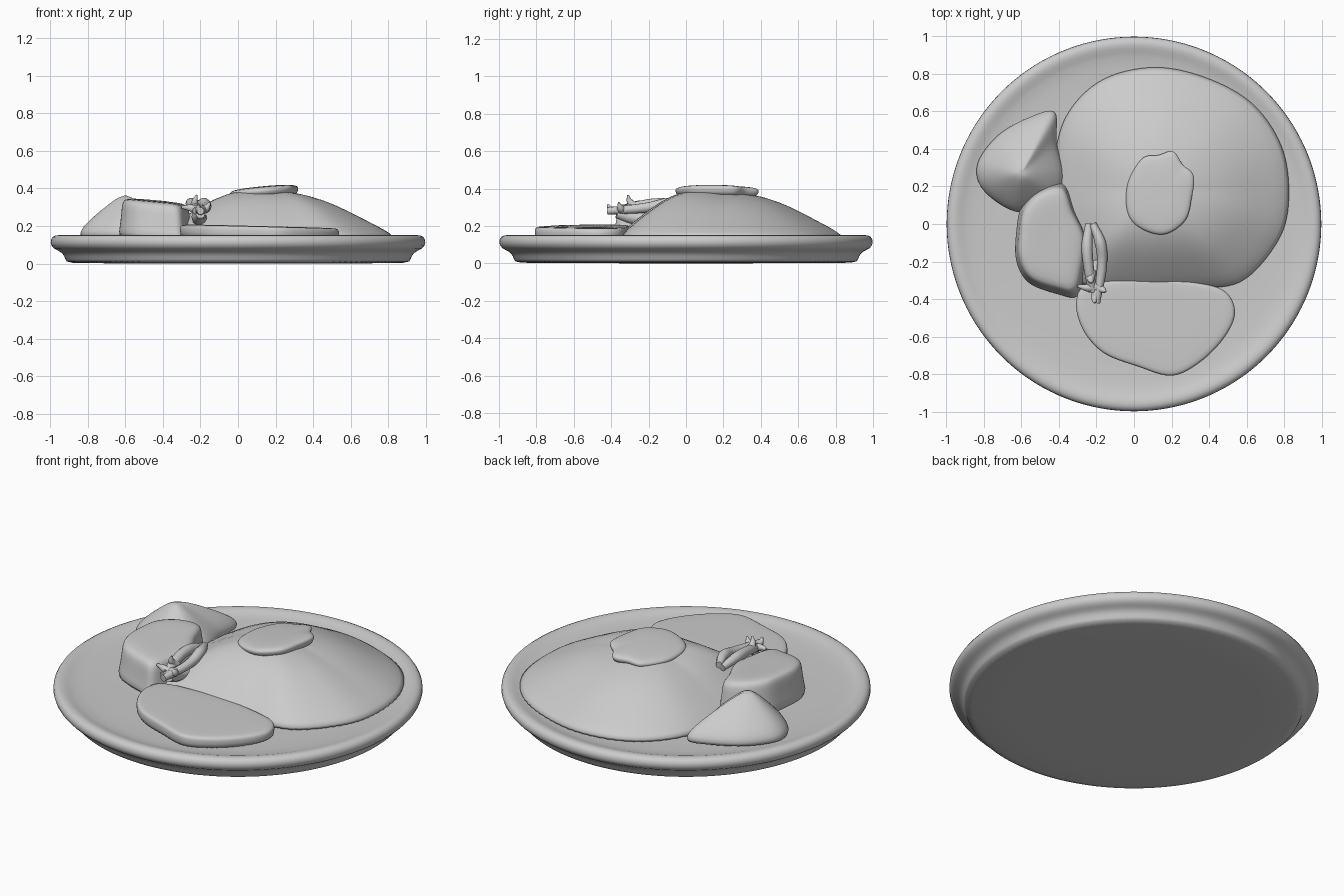
import bpy
import bmesh
import math
from mathutils import Vector

cube = bpy.data.objects.get("Cube")
if cube:
    bpy.data.objects.remove(cube)

clay = bpy.data.materials.new("plain grey")
clay.use_nodes = True
grey = (0.6, 0.6, 0.6, 1)
clay.diffuse_color = grey
clay.node_tree.nodes["Principled BSDF"].inputs["Base Color"].default_value = grey


def smooth_loop(points, steps=6):
    """Closed Catmull-Rom loop through the control points."""
    pts = [Vector(p) for p in points]
    n, out = len(pts), []
    for i in range(n):
        a, b, c, d = (pts[(i + k - 1) % n] for k in range(4))
        for s in range(steps):
            t = s / steps
            out.append(0.5 * (2 * b + (c - a) * t + (2 * a - 5 * b + 4 * c - d) * t ** 2
                              + (3 * b - a - 3 * c + d) * t ** 3))
    return out


def blob(name, outline, centre, rings, tilt=(0, 0), front_bulge=0.0):
    """Stack scaled copies of an outline: rings are (scale, height), bottom to top."""
    loop, centre, tilt = smooth_loop(outline), Vector(centre), Vector(tilt)
    bm = bmesh.new()
    layers = []
    for k, (t, z) in enumerate(rings[:-1]):
        layer = []
        for p in loop:
            d = (p - centre) * t
            h = z
            if k > 0:
                h += tilt.dot(d)
                h += front_bulge * 4 * t * (1 - t) * max(0, -(p - centre).normalized().y)
            layer.append(bm.verts.new((centre.x + d.x, centre.y + d.y, h)))
        layers.append(layer)
    tip = bm.verts.new((centre.x, centre.y, rings[-1][1]))
    n = len(loop)
    bm.faces.new(layers[0])
    for low, high in zip(layers, layers[1:]):
        for i in range(n):
            j = (i + 1) % n
            bm.faces.new((low[i], low[j], high[j], high[i]))
    for i in range(n):
        bm.faces.new((layers[-1][i], layers[-1][(i + 1) % n], tip))
    bmesh.ops.recalc_face_normals(bm, faces=bm.faces)
    for f in bm.faces:
        f.smooth = True
    mesh = bpy.data.meshes.new(name)
    bm.to_mesh(mesh)
    bm.free()
    mesh.materials.append(clay)
    ob = bpy.data.objects.new(name, mesh)
    bpy.context.collection.objects.link(ob)
    ob.modifiers.new("soften", "SUBSURF").levels = 1
    return ob


def strand(name, points, radius):
    """Tapered tube through (x, y, z, thickness) points."""
    cu = bpy.data.curves.new(name, "CURVE")
    cu.dimensions = "3D"
    cu.bevel_depth = radius
    cu.bevel_resolution = 3
    cu.use_fill_caps = True
    sp = cu.splines.new("BEZIER")
    sp.bezier_points.add(len(points) - 1)
    for bp, (x, y, z, r) in zip(sp.bezier_points, points):
        bp.co, bp.radius = (x, y, z), r
        bp.handle_left_type = bp.handle_right_type = "AUTO"
    cu.materials.append(clay)
    bpy.context.collection.objects.link(bpy.data.objects.new(name, cu))


# Round plate with a rolled rim and recessed foot
circle = [(math.cos(a * math.tau / 24), math.sin(a * math.tau / 24)) for a in range(24)]
blob("plate", circle, (0, 0),
     [(0.89, 0), (0.915, 0.006), (0.925, 0.04), (0.945, 0.065), (0.985, 0.078), (1.003, 0.11),
      (0.992, 0.146), (0.955, 0.155), (0.915, 0.14), (0.87, 0.127), (0.6, 0.122), (0, 0.122)])

# Large food mound
blob("main_mound",
     [(0.85, 0.1), (0.82, 0.4), (0.66, 0.65), (0.4, 0.8), (0.1, 0.86), (-0.2, 0.78),
      (-0.4, 0.55), (-0.45, 0.2), (-0.42, -0.1), (-0.32, -0.33), (0, -0.37), (0.3, -0.36),
      (0.58, -0.33), (0.78, -0.12)],
     (0.13, 0.18),
     [(1, 0.115), (0.97, 0.145), (0.9, 0.18), (0.8, 0.215), (0.65, 0.27), (0.47, 0.33),
      (0.25, 0.372), (0, 0.392)], front_bulge=0.035)

# Raised flake on top of the mound
blob("top_flake",
     [(0.31, 0.14), (0.32, 0.26), (0.26, 0.32), (0.21, 0.39), (0.13, 0.37), (0.04, 0.35),
      (-0.04, 0.2), (-0.02, 0.02), (0.14, -0.06), (0.27, 0.01)],
     (0.15, 0.16),
     [(0.93, 0.35), (0.97, 0.373), (1, 0.388), (0.95, 0.402), (0.75, 0.408), (0.4, 0.412),
      (0, 0.412)], tilt=(0.09, -0.02))

# Flat slice at the front
blob("front_slice",
     [(0.5, -0.37), (0.54, -0.48), (0.48, -0.61), (0.35, -0.74), (0.2, -0.81), (0.02, -0.76),
      (-0.16, -0.69), (-0.27, -0.57), (-0.31, -0.42), (-0.24, -0.32), (0.1, -0.29), (0.38, -0.32)],
     (0.1, -0.52),
     [(0.97, 0.115), (0.99, 0.145), (1, 0.175), (0.985, 0.194), (0.94, 0.199), (0.6, 0.2),
      (0, 0.2)], tilt=(-0.025, 0))

# Pointed chunk at the side
blob("pointed_chunk",
     [(-0.42, 0.6), (-0.56, 0.57), (-0.72, 0.48), (-0.83, 0.34), (-0.83, 0.22), (-0.74, 0.12),
      (-0.6, 0.06), (-0.42, 0.12), (-0.37, 0.25), (-0.41, 0.43)],
     (-0.6, 0.27),
     [(1, 0.12), (1, 0.16), (0.94, 0.195), (0.7, 0.25), (0.45, 0.3), (0.2, 0.347), (0, 0.365)])

# Blocky chunk beside it
blob("block_chunk",
     [(-0.37, 0.22), (-0.5, 0.2), (-0.6, 0.1), (-0.63, -0.04), (-0.63, -0.2), (-0.56, -0.32),
      (-0.4, -0.38), (-0.3, -0.39), (-0.26, -0.27), (-0.24, -0.08), (-0.31, 0.08)],
     (-0.45, -0.07),
     [(1, 0.12), (0.99, 0.155), (0.94, 0.21), (0.91, 0.28), (0.88, 0.318), (0.78, 0.334),
      (0.45, 0.336), (0, 0.334)], tilt=(-0.09, 0.02))

# Twisted garnish strands with ragged tips
strands = [
    [(-0.24, 0.0, 0.3, 0.8), (-0.25, -0.12, 0.32, 1.2), (-0.24, -0.24, 0.31, 1.1), (-0.22, -0.36, 0.28, 0.9)],
    [(-0.22, 0.0, 0.31, 0.8), (-0.18, -0.1, 0.32, 1.2), (-0.17, -0.2, 0.3, 1.1), (-0.2, -0.42, 0.28, 0.8)],
    [(-0.23, -0.26, 0.29, 1.2), (-0.23, -0.3, 0.33, 0.7), (-0.22, -0.31, 0.365, 0.2)],
    [(-0.21, -0.33, 0.28, 1.1), (-0.17, -0.35, 0.295, 0.8), (-0.15, -0.36, 0.325, 0.2)],
    [(-0.21, -0.34, 0.28, 1), (-0.25, -0.34, 0.295, 0.8), (-0.3, -0.33, 0.3, 0.3)],
    [(-0.2, -0.36, 0.28, 1), (-0.21, -0.4, 0.29, 0.7), (-0.21, -0.42, 0.315, 0.2)],
    [(-0.2, -0.2, 0.23, 1.6), (-0.21, -0.3, 0.25, 1.5), (-0.2, -0.37, 0.265, 1)],
]
for i, pts in enumerate(strands):
    strand(f"garnish_strand_{i + 1}", pts, 0.025)
